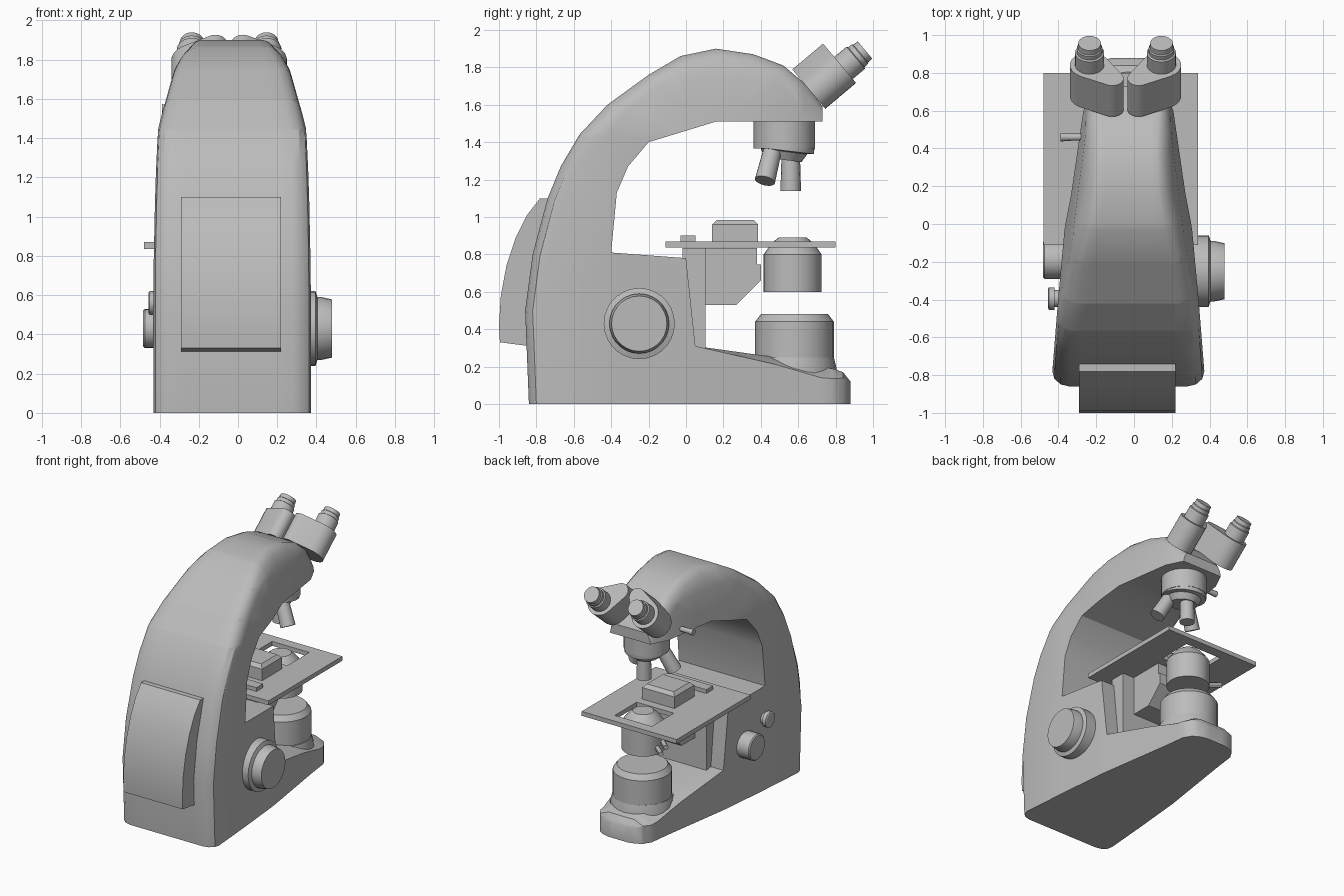
import bpy, bmesh, math
from mathutils import Vector, Matrix

if "Cube" in bpy.data.objects:
    bpy.data.objects.remove(bpy.data.objects["Cube"])

CX = -0.03   # symmetry plane of the instrument
EX = -0.045  # middle between the eyepieces
GREY = bpy.data.materials.new("neutral grey")
GREY.diffuse_color = (0.5, 0.5, 0.5, 1)
GREY.use_nodes = True
GREY.node_tree.nodes["Principled BSDF"].inputs["Base Color"].default_value = GREY.diffuse_color


def finish(name, bm, angle=30):
    bmesh.ops.recalc_face_normals(bm, faces=bm.faces[:])
    me = bpy.data.meshes.new(name)
    bm.to_mesh(me)
    bm.free()
    ob = bpy.data.objects.new(name, me)
    bpy.context.collection.objects.link(ob)
    me.materials.append(GREY)
    bpy.ops.object.select_all(action='DESELECT')
    ob.select_set(True)
    bpy.context.view_layer.objects.active = ob
    bpy.ops.object.shade_smooth_by_angle(angle=math.radians(angle))
    return ob


def prism(pts, offset):
    """Closed solid from a planar outline swept along offset."""
    bm = bmesh.new()
    f = bm.faces.new([bm.verts.new(p) for p in pts])
    ext = bmesh.ops.extrude_face_region(bm, geom=[f], use_keep_orig=True)
    moved = [g for g in ext["geom"] if isinstance(g, bmesh.types.BMVert)]
    bmesh.ops.translate(bm, vec=offset, verts=moved)
    return bm


def side_prism(profile, x0, x1):
    return prism([(x0, y, z) for y, z in profile], Vector((x1 - x0, 0, 0)))


def box(name, lo, hi, bevel=0):
    bm = side_prism([(lo[1], lo[2]), (hi[1], lo[2]), (hi[1], hi[2]), (lo[1], hi[2])], lo[0], hi[0])
    if bevel:
        top = [e for e in bm.edges if all(abs(v.co.z - hi[2]) < 1e-4 for v in e.verts)]
        bmesh.ops.bevel(bm, geom=top, offset=bevel, segments=1, affect='EDGES')
    return finish(name, bm)


def turned(name, origin, axis, rings, n=24):
    """Solid of revolution: rings are (distance along axis, radius)."""
    bm = bmesh.new()
    m = Matrix.Translation(origin) @ Vector(axis).to_track_quat('Z', 'Y').to_matrix().to_4x4()
    loops = [[bm.verts.new(m @ Vector((r * math.cos(a), r * math.sin(a), t)))
              for a in (2 * math.pi * i / n for i in range(n))] for t, r in rings]
    for a, b in zip(loops, loops[1:]):
        for i in range(n):
            j = (i + 1) % n
            bm.faces.new((a[i], a[j], b[j], b[i]))
    bm.faces.new(loops[0])
    bm.faces.new(loops[-1])
    return finish(name, bm)


def lerp(table, t):
    for (a, u), (b, w) in zip(table, table[1:]):
        if t <= b:
            return u + (w - u) * max(0, (t - a) / (b - a))
    return table[-1][1]


# Body: curved arm and base in one side profile, narrowed towards +y
outer = [(-0.84, 0), (-0.86, 0.5), (-0.82, 0.8), (-0.74, 1.1), (-0.67, 1.27), (-0.57, 1.44),
         (-0.42, 1.6), (-0.2, 1.76), (-0.03, 1.86), (0.16, 1.9), (0.36, 1.87), (0.52, 1.81),
         (0.65, 1.7), (0.73, 1.59)]
inner = [(0.73, 1.51), (0.16, 1.51), (-0.2, 1.4), (-0.31, 1.27), (-0.37, 1.13), (-0.4, 0.81),
         (0.0, 0.78)]
foot = [(0.05, 0.31), (0.48, 0.25), (0.8, 0.185), (0.84, 0.17), (0.88, 0.12)]
W = 0.35  # working half width, close to the final one so the rounding keeps its shape
bm = side_prism(outer + inner + foot + [(0.88, 0)], -W, W)


def on_outer(v):
    return any((v.co.yz - Vector(p)).length < 1e-4 for p in outer)


edges = [e for e in bm.edges if abs(e.verts[0].co.x - e.verts[1].co.x) < 1e-4
         and on_outer(e.verts[0]) and on_outer(e.verts[1])]
bmesh.ops.bevel(bm, geom=edges, offset=0.08, segments=3, profile=0.5, affect='EDGES',
                clamp_overlap=False)
cuts = [((0, y, 0), (0, 1, 0)) for y in (-0.4, 0.0, 0.3, 0.6, 0.72, 0.78, 0.84, 0.865)]
cuts += [((0, 0, z), (0, 0, 1)) for z in (1.45, 1.6, 1.75)]
cuts += [((x, 0, 0), (1, 0, 0)) for x in (-0.6 * W, 0.6 * W)]
for co, no in cuts:
    bmesh.ops.bisect_plane(bm, geom=bm.verts[:] + bm.edges[:] + bm.faces[:],
                           plane_co=co, plane_no=no)
base_w = [(-0.86, 0.404), (-0.8, 0.404), (-0.4, 0.372), (0, 0.335), (0.3, 0.29), (0.6, 0.245),
          (0.78, 0.222), (0.84, 0.185), (0.865, 0.14), (0.88, 0.085)]
head_w = base_w[:6] + [(0.73, 0.18)]
top_w = [(1.45, 1), (1.6, 0.93), (1.75, 0.86), (1.9, 0.67)]
drop = [(0.05, 0), (0.72, 0.06), (0.8, 0.05), (0.88, 0.01)]
for v in bm.verts:
    x, y, z = v.co
    if z < 0.4 and y > 0.06 and z > 0.05 and abs(x) > 0.99 * W:
        v.co.z -= lerp(drop, y)  # sloping shoulders of the base
    v.co.x = CX + x / W * (lerp(head_w, y) * lerp(top_w, z) if z > 1 else lerp(base_w, y))
bmesh.ops.triangulate(bm, faces=[f for f in bm.faces if len(f.verts) > 4])
finish("body", bm)

# Curved cover on the rear of the arm
cover = [(-0.84, 0.31), (-0.995, 0.33), (-1.0, 0.42), (-0.99, 0.58), (-0.96, 0.74),
         (-0.91, 0.89), (-0.85, 1.01), (-0.78, 1.1), (-0.74, 1.1), (-0.78, 0.8), (-0.82, 0.5)]
finish("rear_cover", side_prism(cover, -0.29, 0.22))

# Stage column, bracket and stage with its opening
box("column", (-0.25, -0.02, 0.29), (0.19, 0.105, 0.835))
finish("stage_bracket", side_prism([(0.1, 0.53), (0.27, 0.53), (0.4, 0.66), (0.4, 0.745),
                                    (0.38, 0.745), (0.38, 0.835), (0.1, 0.835)], -0.15, 0.09))
bm = bmesh.new()
xs, ys = (-0.48, -0.21, 0.11, 0.34), (-0.11, 0.45, 0.72, 0.8)
grid = [[bm.verts.new((x, y, 0.836)) for y in ys] for x in xs]
cells = [bm.faces.new((grid[i][j], grid[i + 1][j], grid[i + 1][j + 1], grid[i][j + 1]))
         for i in range(3) for j in range(3) if (i, j) != (1, 1)]
ext = bmesh.ops.extrude_face_region(bm, geom=cells, use_keep_orig=True)
bmesh.ops.translate(bm, vec=(0, 0, 0.034),
                    verts=[g for g in ext["geom"] if isinstance(g, bmesh.types.BMVert)])
finish("stage", bm)
box("slide_holder", (-0.17, 0.14, 0.86), (0.11, 0.385, 0.985), 0.025)
box("stage_rail", (-0.21, -0.03, 0.86), (0.18, 0.05, 0.9))

# Condenser under the stage with two adjusting pins
turned("condenser", (CX, 0.57, 0), (0, 0, 1),
       [(0.6, 0.155), (0.8, 0.155), (0.835, 0.13), (0.87, 0.1), (0.89, 0.075)])
for y, z in ((0.54, 0.68), (0.6, 0.65)):
    turned("condenser_pin", (-0.17, y, z), (-0.75, 0.65, 0), [(0, 0.018), (0.12, 0.018)], 12)

# Lamp on the base
turned("lamp_collar", (CX, 0.575, 0), (0, 0, 1), [(0.14, 0.235), (0.19, 0.23), (0.25, 0.215)])
turned("lamp", (CX, 0.58, 0), (0, 0, 1), [(0.24, 0.21), (0.44, 0.21), (0.48, 0.18)], 32)

# Nosepiece with a slightly slanted lower end, and three objectives
turned("nosepiece", (CX, 0.525, 0), (0, 0, 1), [(1.52, 0.165), (1.365, 0.165)])
turned("nosepiece_cone", (CX, 0.53, 1.40), (0, -0.12, -1),
       [(0, 0.16), (0.045, 0.16), (0.05, 0.125), (0.095, 0.1)])
turned("objective", (CX, 0.56, 1.36), (0, 0, -1), [(0, 0.045), (0.05, 0.05), (0.22, 0.055)], 16)
for s in (-1, 1):
    turned("objective", (CX + s * 0.07, 0.47, 1.385), (s * 0.1, -0.05, -0.2),
           [(0, 0.045), (0.05, 0.05), (0.22, 0.055)], 16)

# Binocular housings and eyepieces along a tilted axis
tilt = math.radians(40)
axis = Vector((0, math.cos(tilt), math.sin(tilt)))
up = Vector((0, -math.sin(tilt), math.cos(tilt)))
for s in (-1, 1):
    def at(x, v, t):
        return Vector((EX + s * x, 0, 0)) + up * v + axis * t
    # teardrop outline: the tangent hull of a large outer and a small inner circle
    big, small = (0.19, 0.835, 0.105), (0.07, 0.945, 0.06)
    dx, dv = small[0] - big[0], small[1] - big[1]
    th, ph = math.atan2(dv, dx), math.acos((big[2] - small[2]) / math.hypot(dx, dv))
    outline = []
    for (x, v, r), a0, a1 in ((big, th + ph, th + 2 * math.pi - ph), (small, th - ph, th + ph)):
        for i in range(13):
            a = a0 + (a1 - a0) * i / 12
            outline.append(at(x + r * math.cos(a), v + r * math.sin(a), 1.585))
    finish("eyepiece_housing", prism(outline, axis * 0.215))
    turned("eyepiece", at(0.19, 0.835, 1.79), axis,
           [(0, 0.077), (0.095, 0.077), (0.1, 0.068), (0.125, 0.068), (0.13, 0.062),
            (0.16, 0.06)])

# Focus knobs and side pin
turned("coarse_knob", (0, -0.25, 0.43), (1, 0, 0),
       [(0.3, 0.19), (0.395, 0.19), (0.405, 0.16), (0.425, 0.16), (0.48, 0.148)], 28)
turned("left_knob", (0, -0.19, 0.43), (-1, 0, 0), [(0.33, 0.1), (0.475, 0.1), (0.483, 0.092)])
turned("fine_knob", (0, -0.395, 0.56), (-1, 0, 0),
       [(0.36, 0.045), (0.42, 0.045), (0.421, 0.06), (0.45, 0.06), (0.455, 0.052)], 16)
turned("side_pin", (0, 0.46, 1.55), (-1, 0, 0), [(0.2, 0.017), (0.33, 0.019), (0.388, 0.023)], 12)
